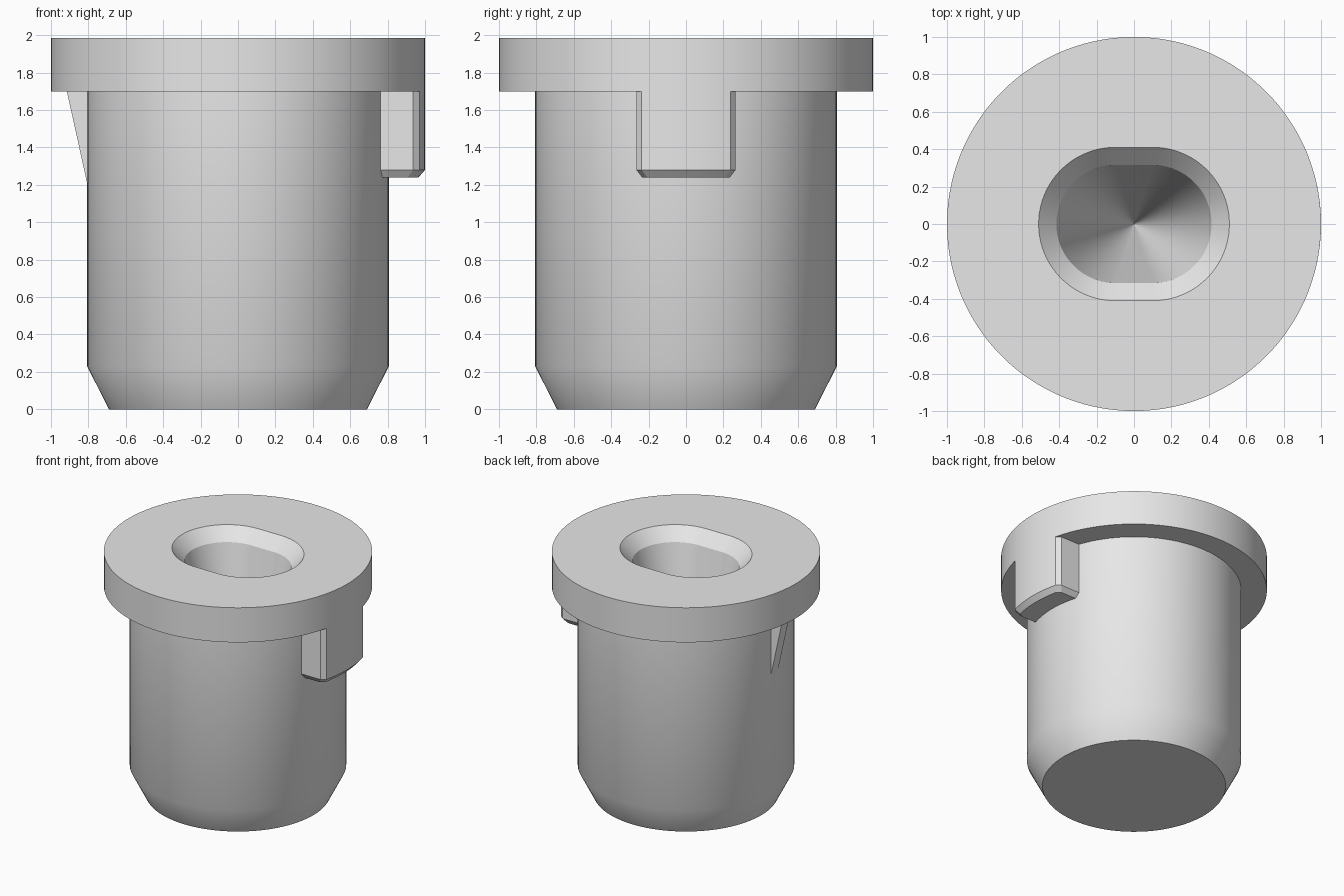
import bpy, bmesh
from math import cos, sin, pi, asin, radians

cube = bpy.data.objects.get("Cube")
if cube:
    bpy.data.objects.remove(cube)

grey = bpy.data.materials.new("plain_grey")
grey.use_nodes = True
grey.diffuse_color = (0.8, 0.8, 0.8, 1)
grey.node_tree.nodes["Principled BSDF"].inputs["Base Color"].default_value = (0.8, 0.8, 0.8, 1)

RIM, BARREL, FLANGE_Z, TOP = 1.0, 0.807, 1.70, 1.985


def loft(name, loops, smooth=True):
    """Skin a stack of equal-length point loops and cap both ends."""
    bm = bmesh.new()
    rings = [[bm.verts.new(p) for p in loop] for loop in loops]
    n = len(rings[0])
    for low, high in zip(rings, rings[1:]):
        for i in range(n):
            j = (i + 1) % n
            bm.faces.new((low[i], low[j], high[j], high[i]))
    bm.faces.new(rings[0][::-1])
    bm.faces.new(rings[-1])
    bmesh.ops.recalc_face_normals(bm, faces=bm.faces)
    mesh = bpy.data.meshes.new(name)
    bm.to_mesh(mesh)
    bm.free()
    mesh.materials.append(grey)
    obj = bpy.data.objects.new(name, mesh)
    bpy.context.collection.objects.link(obj)
    if smooth:
        bpy.ops.object.select_all(action='DESELECT')
        obj.select_set(True)
        bpy.context.view_layer.objects.active = obj
        bpy.ops.object.shade_smooth_by_angle(angle=radians(28))
    return obj


def slot(radius, z, spread=0.0, n=128):
    """Circle whose halves are pulled apart along x."""
    loop = []
    for k in range(n):
        a = (k + 0.5) * 2 * pi / n
        shift = spread if cos(a) > 0 else -spread
        loop.append((shift + radius * cos(a), radius * sin(a), z))
    return loop


# Barrel, flange and tapered slot hole in one continuous skin
loft("plug_body", [
    slot(0.69, 0), slot(BARREL, 0.23), slot(BARREL, FLANGE_Z),
    slot(RIM, FLANGE_Z), slot(RIM, TOP),
    slot(0.41, TOP, 0.1), slot(0.315, TOP - 0.1, 0.1),
    slot(0.004, 0.3),
])


# Key tab under the flange, with chamfered sides and bottom
def tab_outline(half, radius, z, bevel=0.028, steps=12):
    inner = half - bevel
    arc = asin(inner / radius)
    angles = [arc * (2 * i / steps - 1) for i in range(steps + 1)]
    side_x = radius * cos(arc) - 0.035
    return ([(0.7, -half, z), (side_x, -half, z)]
            + [(radius * cos(a), radius * sin(a), z) for a in angles]
            + [(side_x, half, z), (0.7, half, z)])


loft("key_tab", [
    tab_outline(0.235, 0.965, 1.24),
    tab_outline(0.265, RIM, 1.28),
    tab_outline(0.265, RIM, FLANGE_Z),
])

# Thin wedge rib opposite the tab
wedge = [(-0.78, FLANGE_Z), (-0.915, FLANGE_Z), (-BARREL, 1.21), (-0.78, 1.21)]
loft("wedge_rib", [[(x, y, z) for x, z in wedge] for y in (-0.045, 0.045)], smooth=False)
